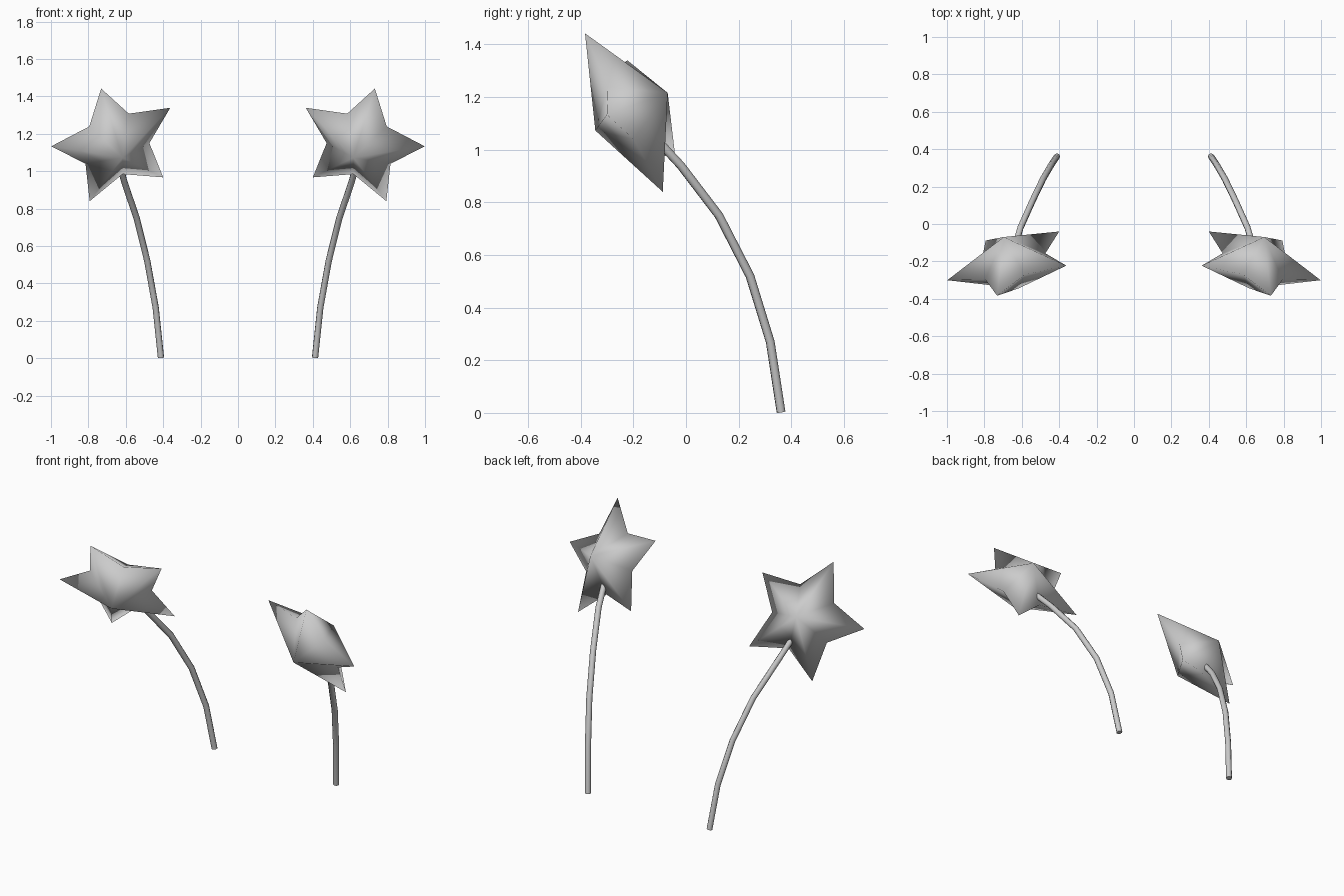
import bpy, bmesh, math
from mathutils import Vector

cube = bpy.data.objects.get("Cube")
if cube:
    bpy.data.objects.remove(cube, do_unlink=True)

grey = bpy.data.materials.new("plain_grey")
grey.use_nodes = True
grey.diffuse_color = (0.6, 0.6, 0.6, 1)
grey.node_tree.nodes["Principled BSDF"].inputs["Base Color"].default_value = (0.6, 0.6, 0.6, 1)

CENTRE = Vector((0.657, -0.207, 1.144))
NORMAL = Vector((0.25, 0.859, 0.447)).normalized()   # towards the back of the star
TIP = Vector((0.073, -0.173, 0.291))                 # direction of the first tip
OUTER, INNER, DEPTH = 0.354, 0.19, 0.16
STEM_PATH = [(0.412, 0.361, 0.003), (0.44, 0.32, 0.27), (0.485, 0.243, 0.52),
             (0.542, 0.125, 0.75), (0.607, -0.02, 0.94), (0.645, -0.15, 1.08)]


def finish(obj):
    obj.data.materials.clear()
    obj.data.materials.append(grey)
    for p in obj.data.polygons:
        p.use_smooth = True


def make_star(name, side):
    """Puffed five-pointed star: a rim of tips and valleys with two apexes."""
    u = (TIP - NORMAL * TIP.dot(NORMAL)).normalized()
    v = NORMAL.cross(u)
    mirror = lambda p: Vector((p.x * side, p.y, p.z))
    bm = bmesh.new()
    rim = []
    for i in range(10):
        a = math.pi * i / 5
        r = INNER if i % 2 else OUTER
        rim.append(bm.verts.new(mirror(CENTRE + (u * math.cos(a) + v * math.sin(a)) * r)))
    for s in (1, -1):
        apex = bm.verts.new(mirror(CENTRE + NORMAL * DEPTH * s))
        for i in range(10):
            bm.faces.new((rim[i], rim[(i + 1) % 10], apex))
    bmesh.ops.recalc_face_normals(bm, faces=bm.faces)
    mesh = bpy.data.meshes.new(name)
    bm.to_mesh(mesh)
    bm.free()
    obj = bpy.data.objects.new(name, mesh)
    bpy.context.collection.objects.link(obj)
    finish(obj)


def make_stem(name, side):
    """Bent round stalk running from the ground into the star."""
    curve = bpy.data.curves.new(name, 'CURVE')
    curve.dimensions = '3D'
    curve.bevel_depth = 0.017
    curve.bevel_resolution = 2
    curve.use_fill_caps = True
    spline = curve.splines.new('POLY')
    spline.points.add(len(STEM_PATH) - 1)
    for point, (x, y, z) in zip(spline.points, STEM_PATH):
        point.co = (x * side, y, z, 1)
    obj = bpy.data.objects.new(name, curve)
    bpy.context.collection.objects.link(obj)
    bpy.ops.object.select_all(action='DESELECT')
    obj.select_set(True)
    bpy.context.view_layer.objects.active = obj
    bpy.ops.object.convert(target='MESH')
    obj = bpy.context.view_layer.objects.active
    finish(obj)
    bpy.ops.object.shade_smooth_by_angle(angle=math.radians(50))


for label, side in (("left", 1), ("right", -1)):
    make_star(label + "_star", side)
    make_stem(label + "_stem", side)
